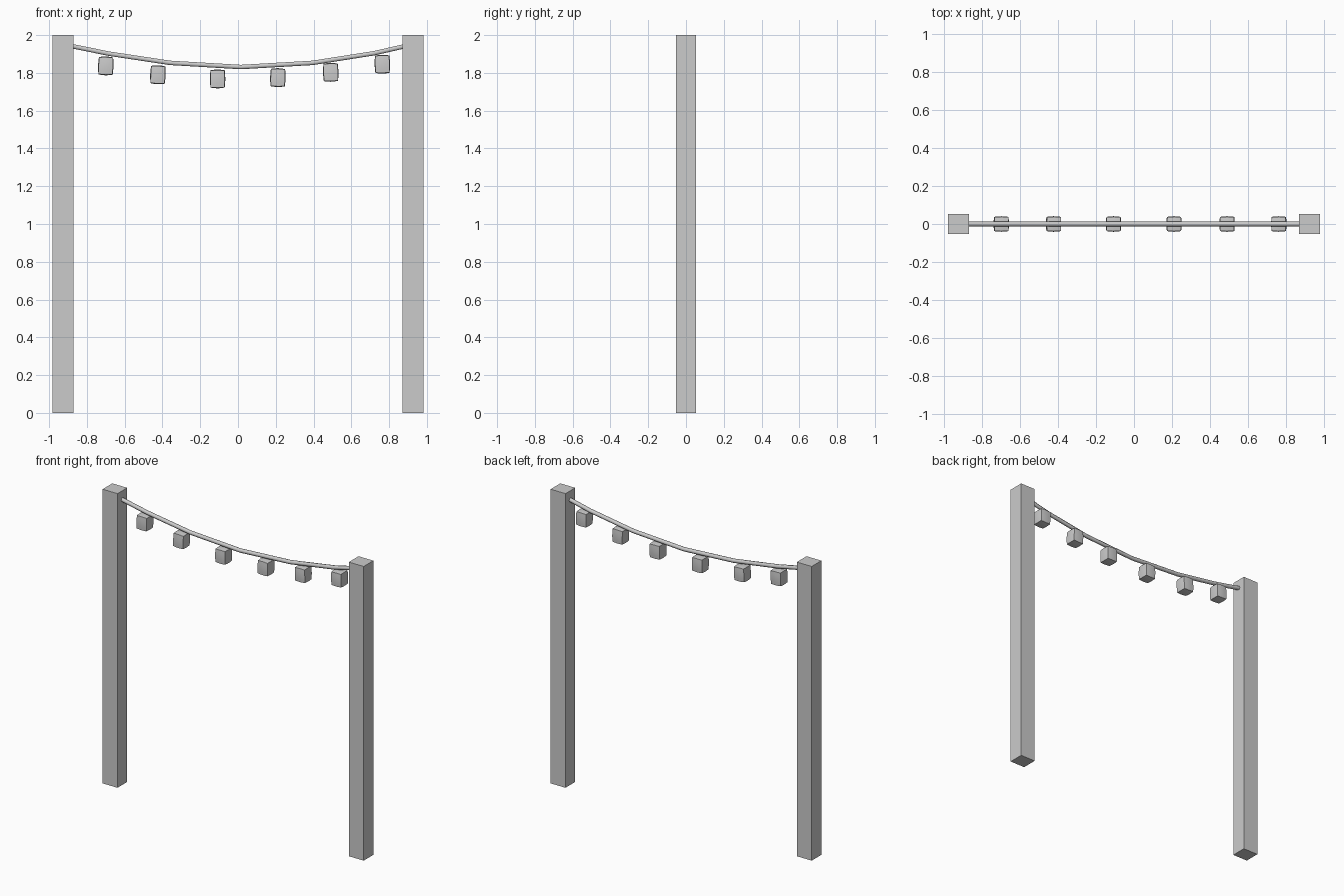
import bpy, bmesh
from mathutils import Vector, Matrix

if "Cube" in bpy.data.objects:
    bpy.data.objects.remove(bpy.data.objects["Cube"])


def add_object(name, bm):
    mesh = bpy.data.meshes.new(name)
    bm.to_mesh(mesh)
    bm.free()
    obj = bpy.data.objects.new(name, mesh)
    bpy.context.collection.objects.link(obj)
    return obj


# Square posts
for name, x in (("left_post", -0.926), ("right_post", 0.926)):
    bm = bmesh.new()
    bmesh.ops.create_cube(bm, size=1, matrix=Matrix.Translation((x, 0, 1))
                          @ Matrix.Diagonal((0.112, 0.104, 2, 1)))
    add_object(name, bm)

# Sagging cable, a few straight segments
path = [(-0.93, 1.952), (-0.685, 1.902), (-0.36, 1.853), (0.015, 1.831),
        (0.395, 1.853), (0.72, 1.904), (0.93, 1.952)]
curve = bpy.data.curves.new("cable", "CURVE")
curve.dimensions = "3D"
curve.bevel_depth = 0.0135
curve.bevel_resolution = 1
curve.use_fill_caps = True
spline = curve.splines.new("POLY")
spline.points.add(len(path) - 1)
for p, (x, z) in zip(spline.points, path):
    p.co = (x, 0, z, 1)
bpy.context.collection.objects.link(bpy.data.objects.new("cable", curve))


# Lanterns: cubes with gently bulging faces
def lantern(name, x, z, tilt):
    bm = bmesh.new()
    bmesh.ops.create_cube(bm, size=2)
    bmesh.ops.subdivide_edges(bm, edges=bm.edges[:], cuts=3, use_grid_fill=True)
    for v in bm.verts:
        v.co = v.co.lerp(v.co.normalized(), 0.28)
        v.co = Vector((v.co.x * 0.041, v.co.y * 0.041, v.co.z * 0.05))
    obj = add_object(name, bm)
    obj.location = (x, 0, z)
    obj.rotation_euler.y = tilt
    for poly in obj.data.polygons:
        poly.use_smooth = True
    bpy.ops.object.select_all(action="DESELECT")
    obj.select_set(True)
    bpy.context.view_layer.objects.active = obj
    bpy.ops.object.shade_smooth_by_angle(angle=0.6)


spots = [(-0.70, 1.837, 0.03), (-0.424, 1.79, 0.04), (-0.108, 1.768, 0.0),
         (0.211, 1.775, 0.02), (0.491, 1.803, -0.02), (0.764, 1.846, -0.02)]
for i, (x, z, tilt) in enumerate(spots, 1):
    lantern(f"lantern_{i}", x, z, tilt)
